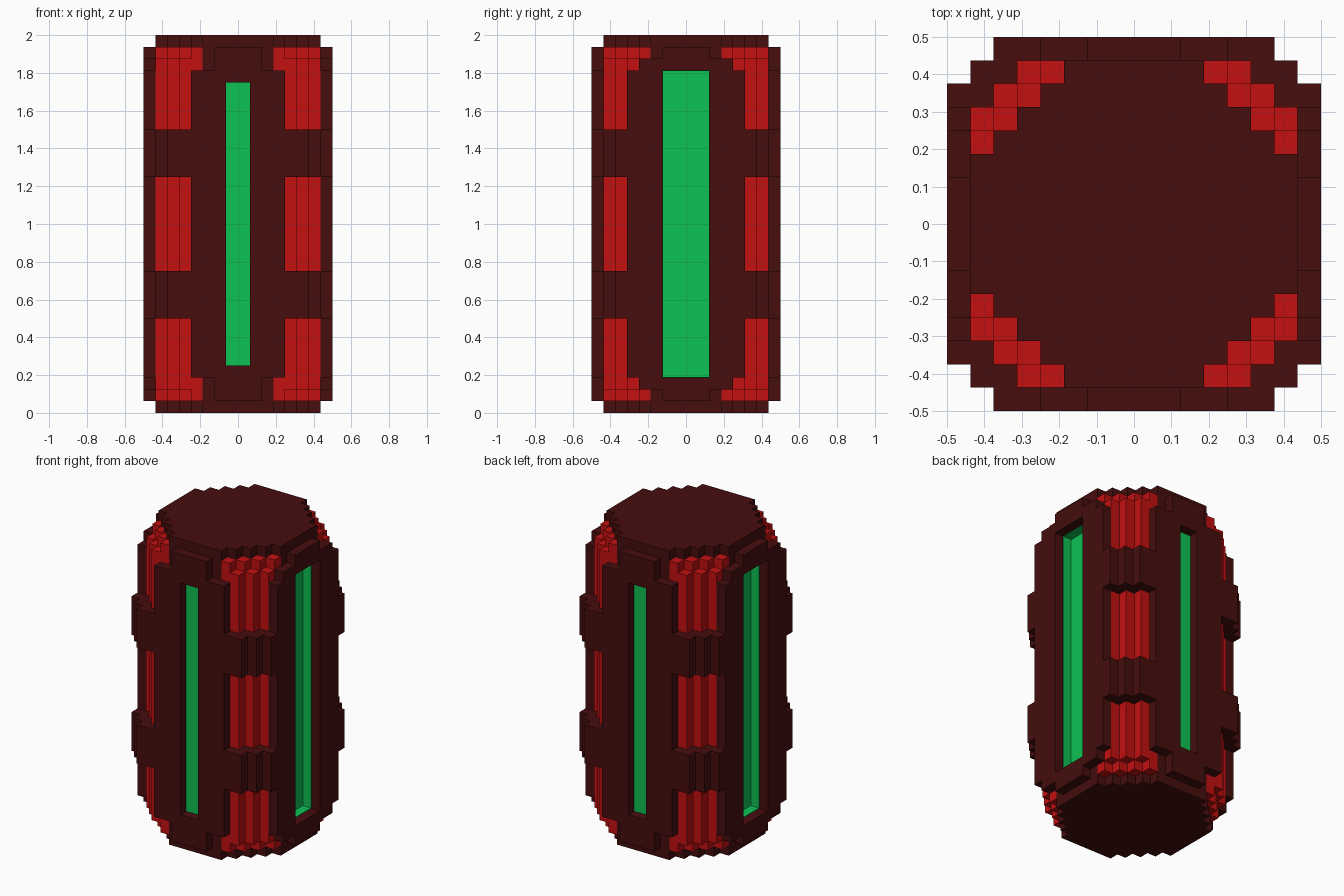
import bpy, bmesh
from mathutils import Vector

U = 1 / 16  # one block

cube = bpy.data.objects.get("Cube")
if cube:
    bpy.data.objects.remove(cube, do_unlink=True)


def material(name, rgb):
    m = bpy.data.materials.new(name)
    m.use_nodes = True
    col = (*rgb, 1)
    m.diffuse_color = col
    bsdf = next(n for n in m.node_tree.nodes if n.type == 'BSDF_PRINCIPLED')
    bsdf.inputs["Base Color"].default_value = col
    return m


DARK = material("dark maroon", (0.061, 0.004, 0.004))
RED = material("bright red", (0.552, 0.005, 0.005))
GREEN = material("glowing green", (0.0044, 0.539, 0.088))


def finish(name, bm, mat):
    bmesh.ops.recalc_face_normals(bm, faces=bm.faces)
    me = bpy.data.meshes.new(name)
    bm.to_mesh(me)
    bm.free()
    ob = bpy.data.objects.new(name, me)
    bpy.context.collection.objects.link(ob)
    if mat:
        me.materials.append(mat)
    return ob


def prism(name, outline, axis, lo, hi, mat):
    """Extrude a 2D outline (in blocks) along axis from lo to hi."""
    def place(a, b, c):
        return Vector({'x': (c, a, b), 'y': (a, c, b), 'z': (a, b, c)}[axis]) * U
    bm = bmesh.new()
    face = bm.faces.new([bm.verts.new(place(a, b, lo)) for a, b in outline])
    ext = bmesh.ops.extrude_face_region(bm, geom=[face])
    verts = [v for v in ext["geom"] if isinstance(v, bmesh.types.BMVert)]
    bmesh.ops.translate(bm, verts=verts, vec=place(0, 0, hi - lo))
    return finish(name, bm, mat)


def box(name, x, y, z, mat):
    rect = [(x[0], y[0]), (x[1], y[0]), (x[1], y[1]), (x[0], y[1])]
    return prism(name, rect, 'z', z[0], z[1], mat)


def cut(ob, cutter):
    mod = ob.modifiers.new("slot", 'BOOLEAN')
    mod.operation = 'DIFFERENCE'
    mod.solver = 'EXACT'
    mod.object = cutter
    cutter.hide_render = True
    cutter.hide_viewport = True
    cutter.display_type = 'WIRE'


def four_way(quarter):
    """Complete a quarter outline around (0, 0)."""
    q = quarter
    return (q + [(-a, b) for a, b in reversed(q)] + [(-a, -b) for a, b in q]
            + [(a, -b) for a, b in reversed(q)])


def panel_outline(quarter):
    """Same, for an upright panel centred at height 16."""
    return [(a, b + 16) for a, b in four_way(quarter)]


# Round end caps
cap = four_way([(7, 3), (6, 3), (6, 4), (5, 4), (5, 5), (4, 5), (4, 6), (3, 6), (3, 7)])
prism("bottom_cap", cap, 'z', 0, 1, DARK)
prism("top_cap", cap, 'z', 31, 32, DARK)

# Cross-shaped core
core_y = box("core_front_back", (-3, 3), (-7, 7), (1, 31), DARK)
core_x = box("core_left_right", (-7, 7), (-3, 3), (1, 31), DARK)

# Stepped corners: red posts and dark bands
POST = [(3, 3), (7, 3), (7, 5), (6, 5), (6, 6), (5, 6), (5, 7), (3, 7)]
POST_END = [(3, 3), (7, 3), (7, 4), (6, 4), (6, 5), (5, 5), (5, 6), (4, 6), (4, 7), (3, 7)]
BAND = [(4, 5), (8, 5), (8, 6), (7, 6), (7, 7), (6, 7), (6, 8), (4, 8)]
for sx, side in ((1, "left"), (-1, "right")):
    for sy, end in ((-1, "front"), (1, "back")):
        tag = f"{end}_{side}"
        for part, outline, lo, hi, mat in (
                ("corner_post", POST, 2, 30, RED),
                ("post_foot", POST_END, 1, 2, RED),
                ("post_head", POST_END, 30, 31, RED),
                ("lower_band", BAND, 8, 12, DARK),
                ("upper_band", BAND, 20, 24, DARK)):
            prism(f"{part}_{tag}", [(a * sx, b * sy) for a, b in outline], 'z', lo, hi, mat)

# Slotted front and back panels with a narrow green strip
front = panel_outline([(4, 13), (2, 13), (2, 15)])
slot = box("narrow_slot_cutter", (-1, 1), (-9, 9), (4, 28), None)
for s, tag in ((-1, "front"), (1, "back")):
    lo, hi = sorted((7 * s, 8 * s))
    cut(prism(f"{tag}_panel", front, 'y', lo, hi, DARK), slot)
    lo, hi = sorted((6.98 * s, 7.04 * s))
    box(f"{tag}_green_strip", (-1, 1), (lo, hi), (4, 28), GREEN)

# Slotted side panels with a deeper, wider green tray
side_outline = panel_outline([(5, 13), (4, 13), (4, 14), (2, 14), (2, 15)])
for s, tag in ((1, "left"), (-1, "right")):
    lo, hi = sorted((6 * s, 9 * s))
    slot = box(f"{tag}_slot_cutter", (lo, hi), (-2, 2), (3, 29), None)
    lo, hi = sorted((7 * s, 8 * s))
    cut(prism(f"{tag}_panel", side_outline, 'x', lo, hi, DARK), slot)
    cut(core_x, slot)
    # tray lining: floor and four low walls
    lo, hi = sorted((6 * s, 6.05 * s))
    box(f"{tag}_green_floor", (lo, hi), (-2, 2), (3, 29), GREEN)
    lo, hi = sorted((6 * s, 7 * s))
    for y in (-2, 1.96):
        box(f"{tag}_green_wall", (lo, hi), (y, y + 0.04), (3, 29), GREEN)
    for z in (3, 28.96):
        box(f"{tag}_green_end", (lo, hi), (-2, 2), (z, z + 0.04), GREEN)
